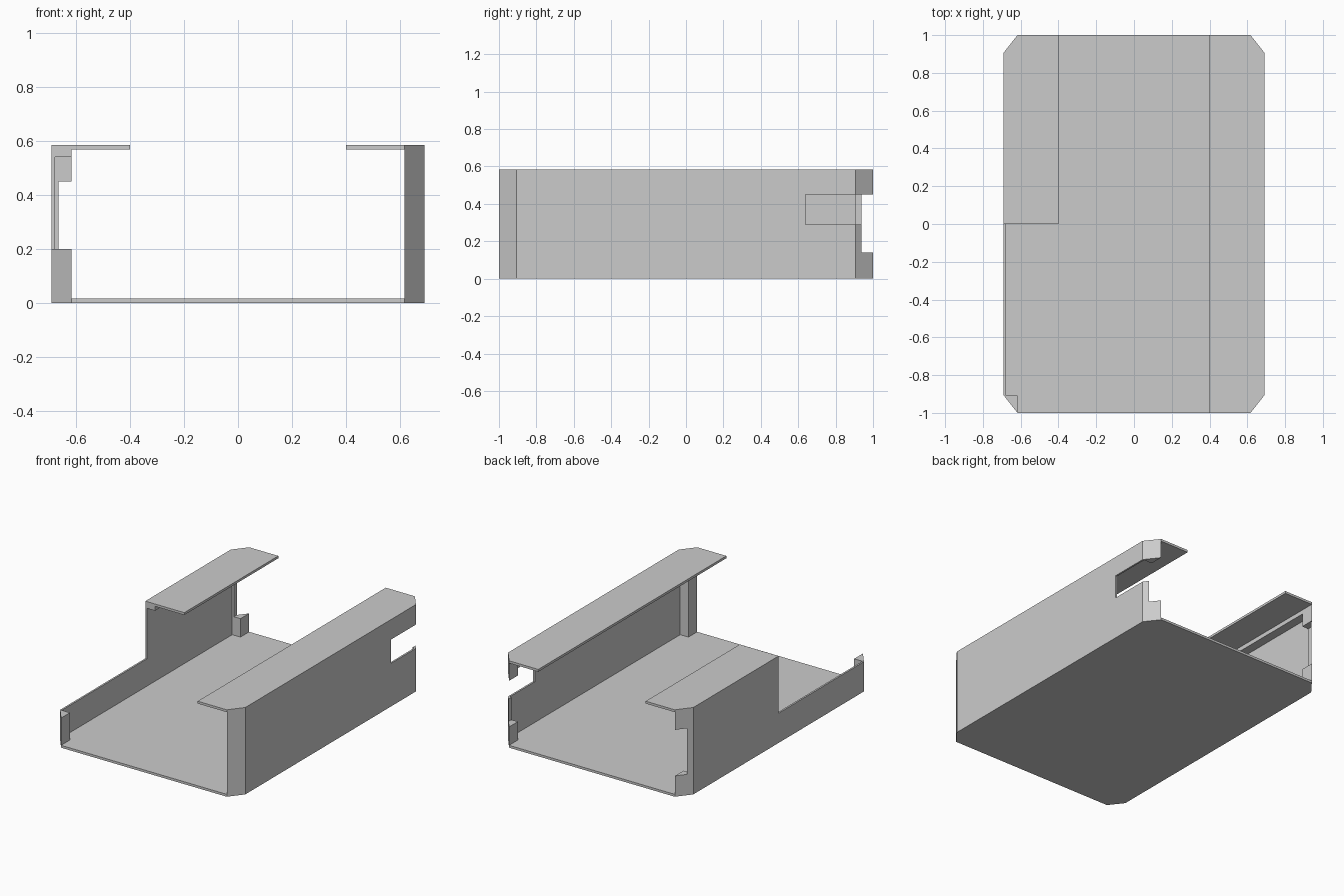
import bpy
import bmesh

cube = bpy.data.objects.get("Cube")
if cube:
    bpy.data.objects.remove(cube, do_unlink=True)

# Overall dimensions
X, Y, H = 0.69, 1.0, 0.585      # half width, half length, height
PX, PY = 0.617, 0.907           # where the corner chamfers start
T = 0.016                       # sheet thickness
W = X - 0.012                   # inner face of the walls
LIP = 0.40                      # inner edge of the top flanges
NX = 0.665                      # inner edge of the notched corner posts
NY = PY + (Y - PY) * (X - NX) / (X - PX)

grey = bpy.data.materials.new("plain grey")
grey.use_nodes = True
grey.diffuse_color = (0.6, 0.6, 0.6, 1)
grey.node_tree.nodes["Principled BSDF"].inputs["Base Color"].default_value = (0.6, 0.6, 0.6, 1)


def prism(name, outline, z0, z1):
    """Extrude a plan outline between two heights."""
    bm = bmesh.new()
    base = bm.faces.new([bm.verts.new((x, y, z0)) for x, y in outline])
    top = bmesh.ops.extrude_face_region(bm, geom=[base])["geom"]
    verts = [v for v in top if isinstance(v, bmesh.types.BMVert)]
    bmesh.ops.translate(bm, verts=verts, vec=(0, 0, z1 - z0))
    bmesh.ops.recalc_face_normals(bm, faces=bm.faces[:])
    mesh = bpy.data.meshes.new(name)
    bm.to_mesh(mesh)
    bm.free()
    mesh.materials.append(grey)
    obj = bpy.data.objects.new(name, mesh)
    bpy.context.collection.objects.link(obj)
    return obj


def block(name, sx, x0, x1, y0, y1, z0, z1):
    """Box on the side given by the sign sx."""
    return prism(name, [(sx * x0, y0), (sx * x1, y0), (sx * x1, y1), (sx * x0, y1)], z0, z1)


def post(name, sx, sy, z0, z1, notched=False):
    """Triangular corner post, cut back where it is notched."""
    x, y = (NX, NY) if notched else (PX, Y)
    prism(name, [(sx * X, sy * PY), (sx * x, sy * PY), (sx * x, sy * y)], z0, z1)


# Floor with chamfered corners
prism("floor", [(-PX, -Y), (PX, -Y), (X, -PY), (X, PY),
                (PX, Y), (-PX, Y), (-X, PY), (-X, -PY)], 0, T)

# Top flanges: full length on the left, back half only on the right
prism("left_flange", [(LIP, -Y), (PX, -Y), (X, -PY), (X, PY), (PX, Y), (LIP, Y)], H - T, H)
prism("right_flange", [(-LIP, 0), (-X, 0), (-X, PY), (-PX, Y), (-LIP, Y)], H - T, H)

# Left wall around its open-ended slot
LOW, SLOT, TOP, SLOT_Y = 0.14, 0.29, 0.45, 0.64
block("left_wall", 1, W, X, -PY, SLOT_Y, T, H - T)
block("left_wall_below_slot", 1, W, X, SLOT_Y, PY, T, SLOT)
block("left_wall_above_slot", 1, W, X, SLOT_Y, PY, TOP, H - T)

# Right wall, low at the front and full height at the back
STEP = 0.2
block("right_wall_front", -1, W, X, -PY, 0, T, STEP)
block("right_wall_back", -1, W, X, 0, PY, T, H - T)

# Stiffening ribs under the flanges
block("left_rib", 1, PX, W, -PY, PY, 0.54, H - T)
block("right_rib", -1, PX, W, 0, PY, 0.54, H - T)

# Corner posts
post("front_left_post", 1, -1, T, H - T)
post("front_right_post", -1, -1, T, STEP)
for side, sx, notch_top in (("left", 1, SLOT), ("right", -1, TOP)):
    post("back_" + side + "_post_foot", sx, 1, T, LOW)
    post("back_" + side + "_post_notch", sx, 1, LOW, notch_top, True)
    post("back_" + side + "_post_head", sx, 1, TOP, H - T)
